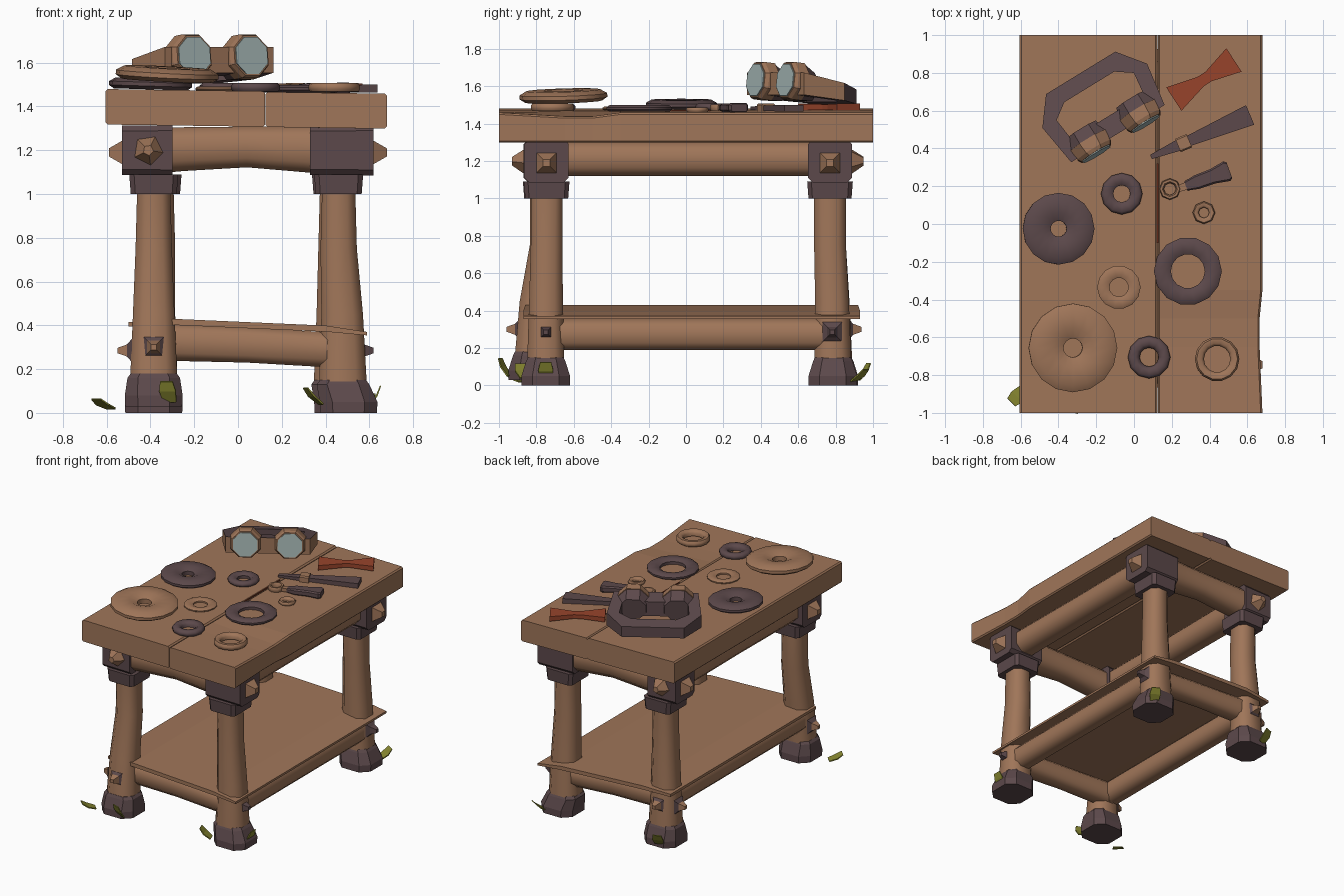
import bpy, bmesh, math
from mathutils import Vector, Matrix

if "Cube" in bpy.data.objects:
    bpy.data.objects.remove(bpy.data.objects["Cube"])


def material(name, rgb):
    m = bpy.data.materials.new(name)
    m.diffuse_color = (*rgb, 1)
    m.use_nodes = True
    m.node_tree.nodes["Principled BSDF"].inputs["Base Color"].default_value = m.diffuse_color
    return m


WOOD = material("warm_wood", (0.35, 0.18, 0.10))
DARK = material("dark_iron", (0.107, 0.066, 0.07))
RED = material("rust_red", (0.31, 0.057, 0.024))
GLASS = material("pale_glass", (0.36, 0.45, 0.44))
MOSS = material("olive_grass", (0.24, 0.24, 0.03))


def finish(name, bm, mats, angle=0, loc=(0, 0, 0), rot=(0, 0, 0)):
    bmesh.ops.recalc_face_normals(bm, faces=bm.faces)
    me = bpy.data.meshes.new(name)
    bm.to_mesh(me)
    bm.free()
    ob = bpy.data.objects.new(name, me)
    bpy.context.collection.objects.link(ob)
    for m in mats:
        me.materials.append(m)
    ob.location, ob.rotation_euler = loc, rot
    if angle:
        bpy.ops.object.select_all(action='DESELECT')
        ob.select_set(True)
        bpy.context.view_layer.objects.active = ob
        bpy.ops.object.shade_smooth_by_angle(angle=math.radians(angle))
    return ob


def loft(name, mat, axis, sections, cham=0.0, angle=0, loc=(0, 0, 0), rot=(0, 0, 0), edit=None):
    """Skin sections (t, a, b, half_a, half_b) along an axis; cham cuts the corners."""
    bm = bmesh.new()
    rings = []
    for t, a, b, ha, hb in sections:
        c = cham * min(ha, hb)
        if c:
            pts = [(ha, hb - c), (ha - c, hb), (c - ha, hb), (-ha, hb - c),
                   (-ha, c - hb), (c - ha, -hb), (ha - c, -hb), (ha, c - hb)]
        else:
            pts = [(ha, hb), (-ha, hb), (-ha, -hb), (ha, -hb)]
        put = {'x': lambda p, q: (t, p, q), 'y': lambda p, q: (p, t, q), 'z': lambda p, q: (p, q, t)}[axis]
        rings.append([bm.verts.new(put(a + p, b + q)) for p, q in pts])
    n = len(rings[0])
    for r, s in zip(rings, rings[1:]):
        for i in range(n):
            bm.faces.new((r[i], r[(i + 1) % n], s[(i + 1) % n], s[i]))
    bm.faces.new(rings[0])
    bm.faces.new(rings[-1][::-1])
    if edit:
        for v in bm.verts:
            edit(v.co)
    return finish(name, bm, [mat], angle, loc, rot)


def stud(name, mat, pos, d, r, depth, seg):
    bm = bmesh.new()
    turn = Vector(d).to_track_quat('Z', 'Y').to_matrix().to_4x4()
    bmesh.ops.create_cone(bm, cap_ends=True, segments=seg, radius1=r, radius2=r * 0.35, depth=depth,
                          matrix=turn @ Matrix.Translation((0, 0, depth / 2)) @ Matrix.Rotation(math.pi / 4, 4, 'Z'))
    finish(name, bm, [mat], 0, pos)


def ring(name, mat, x, y, z, r, hole, h, seg=14, rot=(0, 0, 0)):
    w = r - hole
    prof = [(hole, 0), (hole, h * .6), (hole + w * .3, h), (r - w * .2, h), (r, h * .65), (r, h * .3), (r - w * .15, 0)]
    bm = bmesh.new()
    loops = [[bm.verts.new((p * math.cos(k * math.tau / seg), p * math.sin(k * math.tau / seg), q)) for p, q in prof]
             for k in range(seg)]
    m = len(prof)
    for k in range(seg):
        a, b = loops[k], loops[(k + 1) % seg]
        for i in range(m):
            bm.faces.new((a[i], b[i], b[(i + 1) % m], a[(i + 1) % m]))
    finish(name, bm, [mat], 50, (x, y, z), rot)


# table top: two planks sloping slightly to the right, with a worn right edge
def slope(co):
    co.z -= 0.014 * co.x
    if co.x > 0.6 and -0.7 < co.y < -0.4:
        co.x -= 0.015
        co.z -= 0.02 if co.z > 1.4 else 0


ys = (-1, -0.65, -0.5, -0.35, 1)
loft("top_plank_left", WOOD, 'y', [(y, -0.2405, 1.39, 0.3645, 0.081) for y in ys], 0.12, 0, edit=slope)
loft("top_plank_right", WOOD, 'y', [(y, 0.403, 1.388, 0.277, 0.08) for y in ys], 0.12, 0, edit=slope)
loft("top_red_mark", RED, 'y', [(-0.1, 0.126, 1.47, 0.003, 0.003), (0.32, 0.126, 1.47, 0.003, 0.003)])

# legs: (name, top x, top y, foot x, foot y, foot z, side)
LEGS = [("front_left", -0.385, -0.75, -0.385, -0.82, 0.03, -1), ("front_right", 0.46, -0.745, 0.505, -0.75, 0, 1),
        ("back_left", -0.37, 0.77, -0.385, 0.79, 0, -1), ("back_right", 0.45, 0.77, 0.48, 0.785, 0, 1)]
for n, x, y, fx, fy, fz, s in LEGS:
    f = -1 if y < 0 else 1
    lx = fx - 0.025 * (s > 0)
    loft(n + "_leg", WOOD, 'z', [(0.1, lx, fy, 0.11, 0.10), (0.45, lx * .8 + x * .2, fy * .7 + y * .3, 0.095, 0.09),
                                 (0.75, x, y, 0.083, 0.085), (1.05, x, y, 0.075, 0.085)], 0.5, 50)
    loft(n + "_foot", DARK, 'z', [(fz, fx, fy, 0.13, 0.13), (fz + .05, fx, fy, 0.132, 0.13),
                                  (fz + .13, lx, fy, 0.12, 0.105), (fz + .15, lx, fy, 0.105, 0.095)], 0.45)
    loft(n + "_collar", DARK, 'z', [(1.0, x, y, 0.105, 0.115), (1.09, x, y, 0.112, 0.122)], 0.2)
    # iron corner block wrapping the beam joint
    bx, bw = (-0.415, 0.115) if s < 0 else (0.475, 0.145)
    loft(n + "_block", DARK, 'x', [(bx - bw, y, 1.2, 0.115, 0.112), (bx + bw, y, 1.2, 0.118, 0.115)], 0.22)
    # upper and lower studs
    stud(n + "_side_stud", WOOD, (bx + s * bw, y, 1.19), (s, 0, 0), 0.075, 0.06, 4)
    sx = -0.485 if s < 0 else 0.555
    my = fy * .8 + y * .2
    stud(n + "_low_side_plate", DARK, (sx, my, 0.285), (s, 0, 0), 0.075, 0.03, 4)
    stud(n + "_low_side_stud", WOOD if s < 0 else DARK, (sx, my, 0.285), (s, 0, 0), 0.05, 0.065, 4)
    if s < 0:
        stud(n + "_end_stud", WOOD, (-0.41, y + f * 0.115, 1.2), (0, f, 0), 0.07, 0.065, 5)
        stud(n + "_low_end_plate", DARK, (-0.385, my + f * 0.088, 0.3), (0, f, 0), 0.072, 0.03, 4)
        stud(n + "_low_end_stud", WOOD, (-0.385, my + f * 0.088, 0.3), (0, f, 0), 0.052, 0.065, 4)

# end and side rails, upper and lower
for n, y in (("front", -0.755), ("back", 0.775)):
    loft(n + "_upper_rail", WOOD, 'x', [(-0.36, y, 1.2, 0.1, 0.105), (-0.25, y, 1.205, 0.095, 0.1),
                                        (0.04, y, 1.215, 0.085, 0.093), (0.3, y, 1.205, 0.095, 0.105),
                                        (0.4, y, 1.2, 0.1, 0.11)], 0.5, 50)
    loft(n + "_lower_rail", WOOD, 'x', [(-0.4, y, 0.325, 0.075, 0.085), (0.04, y, 0.31, 0.065, 0.08),
                                        (0.47, y, 0.285, 0.075, 0.08)], 0.5, 50)
for n, x, zl in (("left", -0.4, 0.33), ("right", 0.475, 0.272)):
    loft(n + "_upper_rail", WOOD, 'y', [(-0.8, x, 1.21, 0.095, 0.092), (0, x, 1.21, 0.09, 0.09),
                                        (0.8, x, 1.21, 0.095, 0.092)], 0.5, 50)
    loft(n + "_lower_rail", WOOD, 'y', [(-0.78, x, zl, 0.075, 0.082), (0.8, x, zl, 0.075, 0.082)], 0.5, 50)

# tilted lower shelf
loft("shelf", WOOD, 'x', [(-0.5, 0.03, 0.405, 0.87, 0.01), (-0.28, 0.03, 0.415, 0.89, 0.014),
                          (0.4, 0.03, 0.385, 0.9, 0.014), (0.59, 0.03, 0.362, 0.9, 0.008)])

# washers, rings and wheels on the top
ring("large_wheel", WOOD, -0.325, -0.655, 1.518, 0.235, 0.05, 0.06, 16, (0.03, 0.05, 0))
ring("dark_wheel", DARK, -0.4, -0.025, 1.478, 0.19, 0.042, 0.05, 16, (0, 0.03, 0))
ring("dark_washer", DARK, -0.065, 0.16, 1.472, 0.11, 0.045, 0.035, 12)
ring("dark_gear_ring", DARK, 0.285, -0.25, 1.464, 0.18, 0.09, 0.035, 14)
ring("wood_washer", WOOD, -0.08, -0.335, 1.47, 0.115, 0.05, 0.022, 14)
ring("dark_small_ring", DARK, 0.08, -0.705, 1.468, 0.113, 0.05, 0.04, 12)
ring("wood_ring", WOOD, 0.44, -0.715, 1.468, 0.118, 0.07, 0.04, 14)
ring("nut", WOOD, 0.37, 0.06, 1.462, 0.06, 0.028, 0.025, 8)

# ring spanner
ring("spanner_ring", WOOD, 0.19, 0.185, 1.468, 0.057, 0.032, 0.035, 8)
rot = (0, 0, math.radians(20))
loft("spanner_shaft", WOOD, 'x', [(0.05, 0, 0, 0.017, 0.012), (0.13, 0, 0, 0.024, 0.015)], 0, 0, (0.19, 0.17, 1.485), rot)
loft("spanner_handle", DARK, 'x', [(0.09, 0, 0, 0.025, 0.015), (0.15, 0, 0, 0.038, 0.022), (0.24, 0, 0, 0.04, 0.022),
                                   (0.32, 0, 0, 0.055, 0.024), (0.335, 0, 0, 0.045, 0.02)], 0.4, 0, (0.19, 0.17, 1.485), rot)
# chisel
rot = (0, 0, math.radians(23))
at = (0.09, 0.355, 1.482)
loft("chisel_blade", DARK, 'x', [(0, 0, 0, 0.012, 0.008), (0.17, 0, 0, 0.032, 0.013)], 0, 0, at, rot)
loft("chisel_collar", WOOD, 'x', [(0.155, 0, 0, 0.038, 0.026), (0.22, 0, 0, 0.038, 0.026)], 0.3, 0, at, rot)
loft("chisel_handle", DARK, 'x', [(0.2, 0, 0, 0.027, 0.014), (0.57, 0, 0, 0.056, 0.018)], 0, 0, at, rot)
# red bow-shaped clamp
loft("red_clamp", RED, 'x', [(-0.19, 0, 0, 0.074, 0.018), (-0.02, 0, 0, 0.03, 0.015), (0.03, 0, 0, 0.03, 0.015),
                             (0.19, 0, 0, 0.074, 0.018)], 0, 0, (0.37, 0.765, 1.488), (0, 0, math.radians(33)))

# goggles: strap loop, higher at the front, wood on front and outer side faces
ANG = math.radians(31.5)
half_out = [(0.29, 0.01), (0.325, 0.245), (0.215, 0.387)]
half_in = [(0.225, 0.115), (0.24, 0.24), (0.155, 0.30)]
bm = bmesh.new()
walls = []
for half in (half_out, half_in):
    pts = half + [(-x, y) for x, y in reversed(half)]
    walls.append([[bm.verts.new((x, y, 1.555 - 0.13 * y)) for x, y in pts],
                  [bm.verts.new((x, y, 1.675 - 0.24 * y)) for x, y in pts]])
(ol, oh), (il, ih) = walls
for i in range(6):
    j = (i + 1) % 6
    for q in ((ol[i], ol[j], oh[j], oh[i]), (il[i], ih[i], ih[j], il[j]),
              (oh[i], oh[j], ih[j], ih[i]), (ol[i], il[i], il[j], ol[j])):
        bm.faces.new(q)
bmesh.ops.recalc_face_normals(bm, faces=bm.faces)
for f in bm.faces:
    c = f.calc_center_median()
    f.material_index = int(f.normal.y < -0.8 and c.y < 0.05 or f.normal.x * c.x > 0.25)
finish("goggle_strap", bm, [DARK, WOOD], 0, (-0.08, 0.47, 0), (0, 0, ANG))
# eye cups and lenses
for n, sx in (("left", -0.153), ("right", 0.153)):
    at = (-0.08 + sx * math.cos(ANG), 0.47 + sx * math.sin(ANG), 1.63)
    rot = (-0.12, 0, ANG)
    loft(n + "_eye_cup", WOOD, 'y', [(-0.02, 0, 0, 0.09, 0.092), (0.0, 0, 0, 0.102, 0.1), (0.06, 0, 0, 0.107, 0.1)],
         0.586, 0, at, rot)
    loft(n + "_cup_back", DARK, 'y', [(0.05, 0, 0, 0.106, 0.1), (0.13, 0, -0.02, 0.09, 0.075)], 0.586, 0, at, rot)
    loft(n + "_lens", GLASS, 'y', [(-0.026, 0, 0, 0.083, 0.085), (-0.018, 0, 0, 0.083, 0.085)], 0.586, 0, at, rot)

# grass blades around the feet: (x, y, z, heading in degrees, tilt)
BLADES = [(-0.58, -0.875, 0.02, 225, -0.25), (-0.31, -0.945, 0.05, 250, -0.9), (0.38, -0.86, 0.04, 200, -0.6),
          (0.6, -0.75, 0.03, 0, -0.9), (0.56, 0.89, 0.02, 60, -0.5), (-0.42, 0.92, 0.03, 110, -0.8)]
for i, (x, y, z, head, tilt) in enumerate(BLADES):
    loft(f"grass_blade_{i + 1}", MOSS, 'x', [(0, 0, 0, 0.03, 0.004), (0.06, 0, 0.004, 0.04, 0.004),
                                             (0.105, 0, 0.018, 0.03, 0.003)], 0, 0, (x, y, z), (0, tilt, math.radians(head)))
